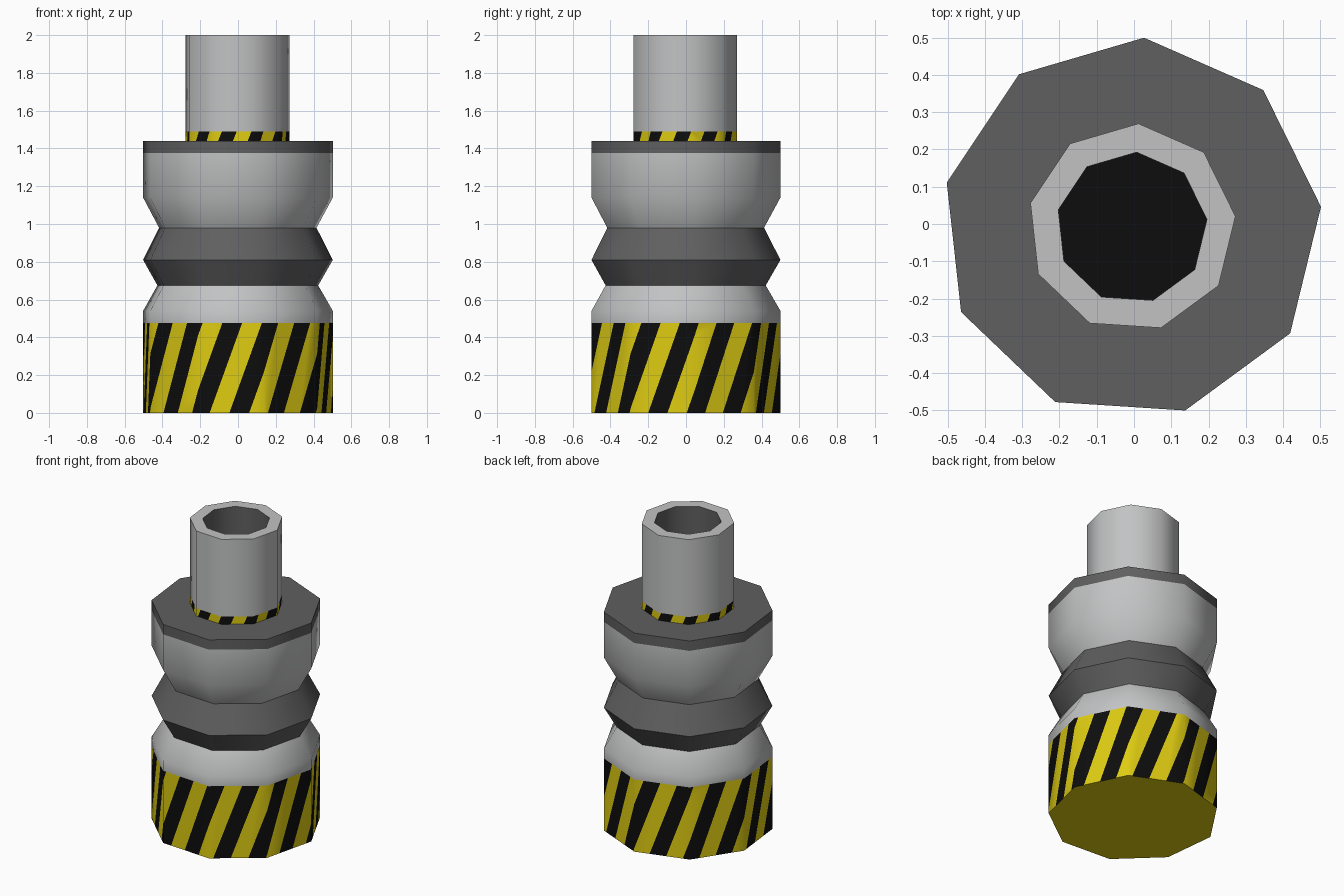
import bpy, bmesh, math

if "Cube" in bpy.data.objects:
    bpy.data.objects.remove(bpy.data.objects["Cube"])

SIDES, TURN = 9, math.radians(6.3)
CX, CY = -0.006, -0.010


def material(name, rgb):
    m = bpy.data.materials.new(name)
    m.diffuse_color = (*rgb, 1)
    m.use_nodes = True
    m.node_tree.nodes["Principled BSDF"].inputs["Base Color"].default_value = m.diffuse_color
    return m


LIGHT = material("light grey", (0.54, 0.545, 0.55))
DARK = material("dark grey", (0.115, 0.115, 0.115))
YELLOW = material("warning yellow", (0.73, 0.60, 0.006))
BLACK = material("black", (0.004, 0.004, 0.004))


def corner(r, i):
    a = TURN + i * 2 * math.pi / SIDES
    return CX + r * math.cos(a), CY + r * math.sin(a)


def finish(name, bm, mats):
    me = bpy.data.meshes.new(name)
    bm.to_mesh(me)
    bm.free()
    for m in mats:
        me.materials.append(m)
    ob = bpy.data.objects.new(name, me)
    bpy.context.collection.objects.link(ob)
    bpy.context.view_layer.objects.active = ob
    ob.select_set(True)
    bpy.ops.object.shade_smooth_by_angle(angle=math.radians(45))
    ob.select_set(False)
    return ob


def lathe(name, profile, mat, cap_end=False):
    """Nine-sided turned part; profile is (radius, z) along the outside."""
    bm = bmesh.new()
    rings = [[bm.verts.new((*corner(r, i), z)) for i in range(SIDES)]
             for r, z in profile]
    for a, b in zip(rings, rings[1:]):
        for i in range(SIDES):
            j = (i + 1) % SIDES
            bm.faces.new((a[i], a[j], b[j], b[i]))
    if cap_end:
        bm.faces.new(rings[-1])
    return finish(name, bm, [mat])


def disc(name, r, z, mat, up):
    bm = bmesh.new()
    vs = [bm.verts.new((*corner(r, i), z)) for i in range(SIDES)]
    bm.faces.new(vs if up else vs[::-1])
    return finish(name, bm, [mat])


def striped_band(name, r, z0, z1, count, phase_x, lean):
    """Slanted stripes cut on a flat strip, then wrapped around the sides.
    phase_x: x of a black stripe's left edge at z0 on the front."""
    side = 2 * r * math.sin(math.pi / SIDES)
    total = side * SIDES
    period = total / count
    # strip starts at the left corner of the front side
    start = round((math.radians(246.3) - TURN) / (2 * math.pi / SIDES))
    offset = phase_x - corner(r, start)[0]
    bm = bmesh.new()
    for k in range(-3, count + 3):
        for half in (0, 1):
            s = offset + (k + half / 2) * period
            e = s + period / 2
            f = bm.faces.new([bm.verts.new(p) for p in (
                (s, z0, 0), (e, z0, 0), (e + lean, z1, 0), (s + lean, z1, 0))])
            f.material_index = 1 - half
    for i in range(SIDES + 1):
        bmesh.ops.bisect_plane(
            bm, geom=bm.verts[:] + bm.edges[:] + bm.faces[:],
            plane_co=(i * side, 0, 0), plane_no=(1, 0, 0),
            clear_inner=(i == 0), clear_outer=(i == SIDES))
    for v in bm.verts:
        t = v.co.x / side
        i = min(SIDES - 1, max(0, math.floor(t + 1e-6)))
        f = t - i
        a, b = corner(r, start + i), corner(r, start + i + 1)
        v.co = (a[0] + (b[0] - a[0]) * f, a[1] + (b[1] - a[1]) * f, v.co.y)
    bmesh.ops.remove_doubles(bm, verts=bm.verts[:], dist=1e-5)
    return finish(name, bm, [YELLOW, BLACK])


R, TUBE, BORE = 0.511, 0.28, 0.203

# striped base
striped_band("base_stripes", R, 0, 0.475, 15, -0.255, 0.172)
disc("base_underside", R, 0, YELLOW, False)
# lower body, ring and upper body
lathe("lower_body", [(R, 0.475), (R, 0.54), (0.433, 0.675)], LIGHT)
lathe("middle_ring", [(0.433, 0.675), (R, 0.81), (0.424, 0.98)], DARK)
lathe("upper_body", [(0.424, 0.98), (R, 1.14), (R, 1.375)], LIGHT)
# dark lid around the tube
lathe("lid", [(R, 1.375), (R, 1.44), (TUBE, 1.44)], DARK)
# hollow tube
striped_band("tube_stripes", TUBE, 1.44, 1.49, 11, -0.105, 0.02)
lathe("tube", [(TUBE, 1.49), (TUBE, 2.0), (BORE, 2.0)], LIGHT)
lathe("tube_bore", [(BORE, 2.0), (BORE, 1.5)], DARK)
disc("bore_floor", BORE, 1.5, BLACK, True)
